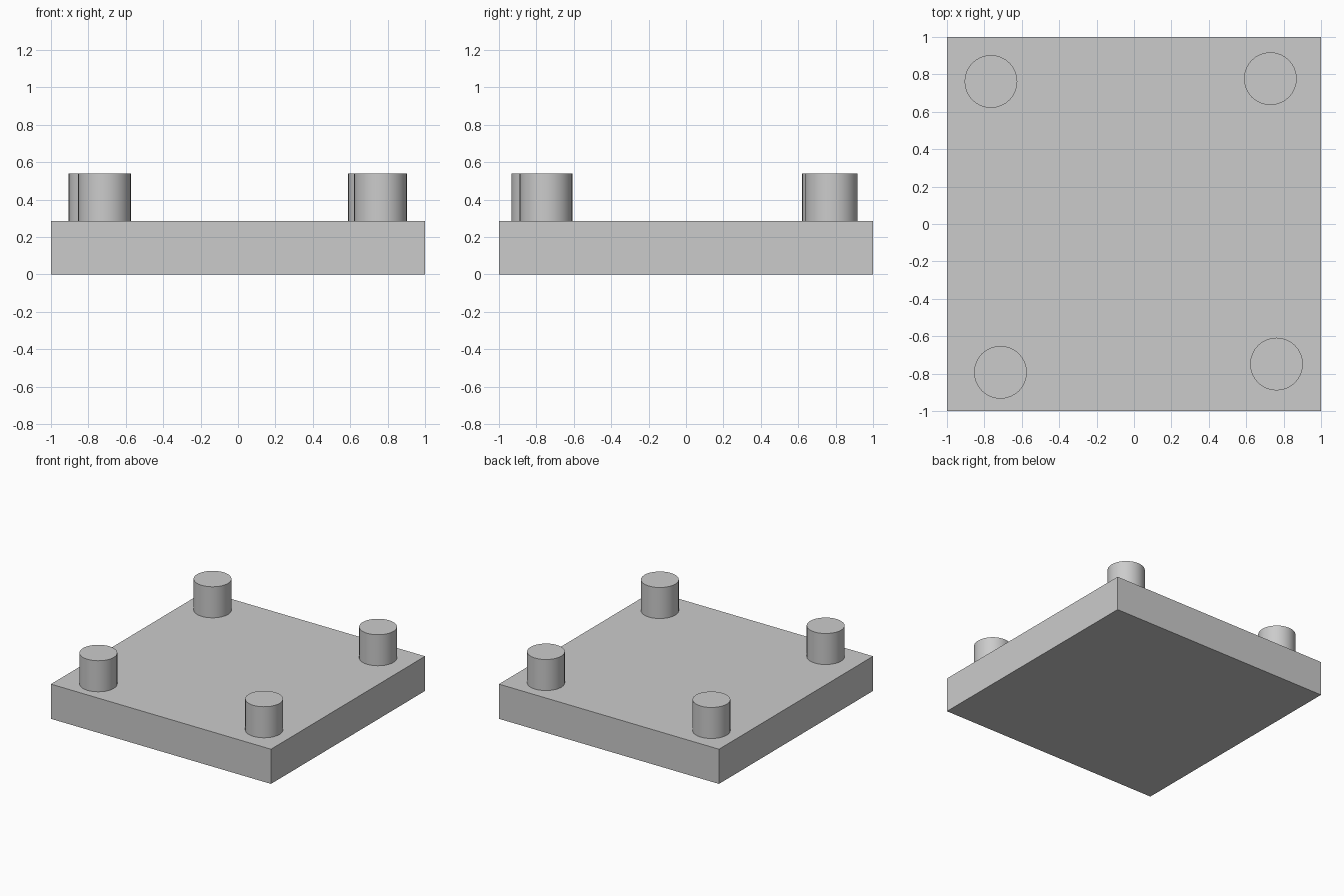
import bpy
import math

cube = bpy.data.objects.get("Cube")
if cube:
    bpy.data.objects.remove(cube, do_unlink=True)

# Single plain grey material
grey = bpy.data.materials.new("light_grey")
grey.use_nodes = True
colour = (0.6, 0.6, 0.6, 1)
grey.diffuse_color = colour
grey.node_tree.nodes["Principled BSDF"].inputs["Base Color"].default_value = colour

SLAB_HEIGHT = 0.285
TOP = 0.54
PEG_RADIUS = 0.141

# Square base slab
bpy.ops.mesh.primitive_cube_add(size=1, location=(0, 0, SLAB_HEIGHT / 2))
slab = bpy.context.object
slab.name = "base_slab"
slab.scale = (2, 2, SLAB_HEIGHT)
bpy.ops.object.transform_apply(location=False, rotation=False, scale=True)
slab.data.materials.append(grey)


def add_peg(name, x, y):
    """Round peg standing on the slab, slightly sunk into it."""
    bottom = SLAB_HEIGHT - 0.01
    bpy.ops.mesh.primitive_cylinder_add(
        vertices=32, radius=PEG_RADIUS, depth=TOP - bottom,
        location=(x, y, (TOP + bottom) / 2))
    peg = bpy.context.object
    peg.name = name
    peg.data.materials.append(grey)
    bpy.ops.object.shade_smooth_by_angle(angle=math.radians(30))


# Four corner pegs, unevenly placed
add_peg("front_right_peg", -0.714, -0.793)
add_peg("front_left_peg", 0.762, -0.749)
add_peg("back_right_peg", -0.765, 0.762)
add_peg("back_left_peg", 0.729, 0.777)
